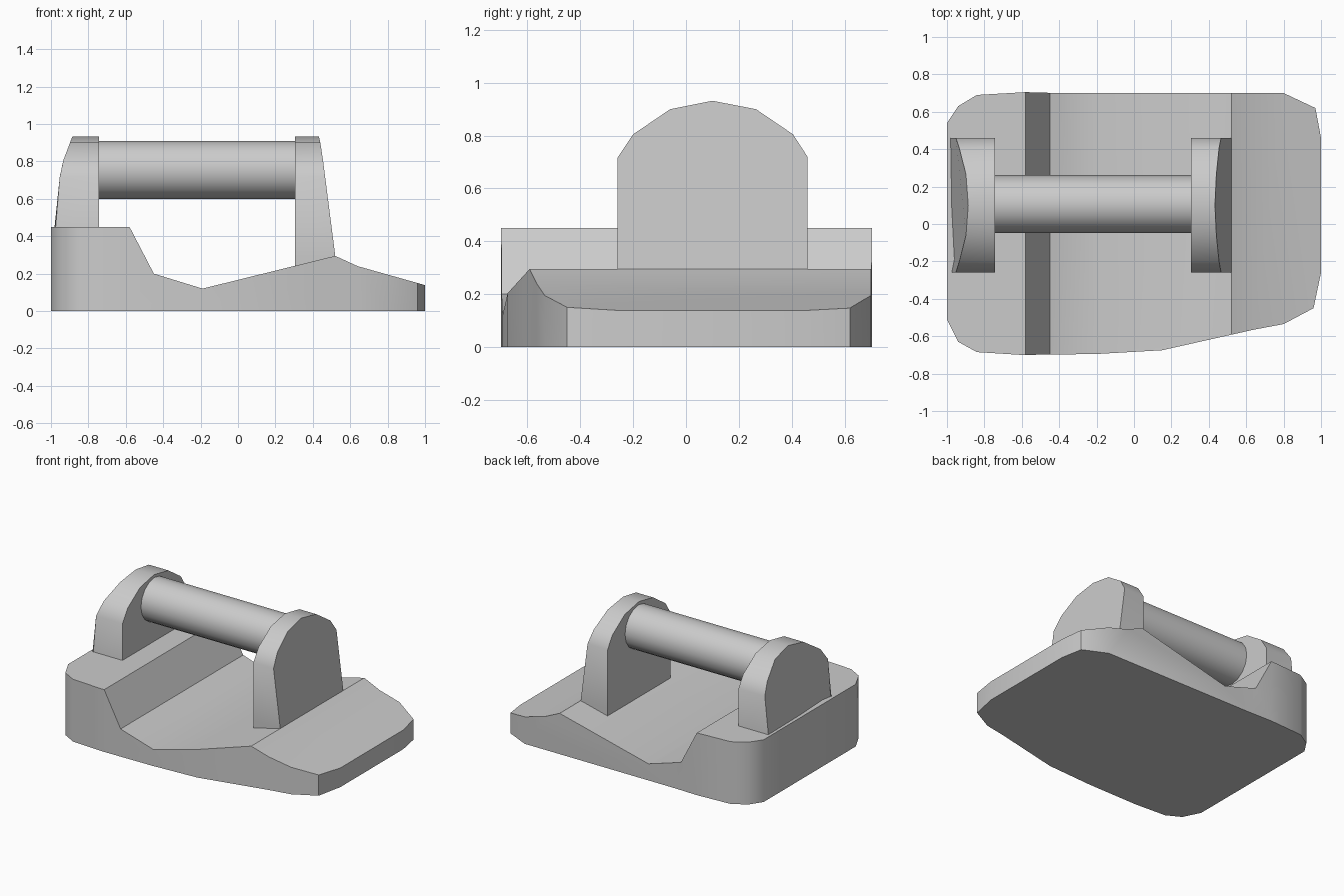
import bpy, bmesh, math
from mathutils import Vector

if "Cube" in bpy.data.objects:
    bpy.data.objects.remove(bpy.data.objects["Cube"])


def prism(name, near, far):
    """Closed solid between two matching point loops."""
    bm = bmesh.new()
    a = [bm.verts.new(p) for p in near]
    b = [bm.verts.new(p) for p in far]
    n = len(a)
    bm.faces.new(a)
    bm.faces.new(b[::-1])
    for i in range(n):
        j = (i + 1) % n
        bm.faces.new((a[j], a[i], b[i], b[j]))
    bmesh.ops.recalc_face_normals(bm, faces=bm.faces)
    me = bpy.data.meshes.new(name)
    bm.to_mesh(me)
    bm.free()
    ob = bpy.data.objects.new(name, me)
    bpy.context.collection.objects.link(ob)
    return ob


def smooth(ob, angle):
    bpy.ops.object.select_all(action='DESELECT')
    ob.select_set(True)
    bpy.context.view_layer.objects.active = ob
    bpy.ops.object.shade_smooth_by_angle(angle=math.radians(angle))


def interp(z, table):
    for (z0, x0), (z1, x1) in zip(table, table[1:]):
        if z <= z1:
            return x0 + (x1 - x0) * (z - z0) / (z1 - z0)
    return table[-1][1]


# Base: side profile trimmed to the rounded footprint
profile = [(-1.1, 0), (-1.1, .45), (-.58, .45), (-.45, .2), (-.19, .12),
           (.52, .295), (.64, .24), (.96, .15), (1.1, .11), (1.1, 0)]
footprint = [(-1, .54), (-.94, .63), (-.84, .69), (-.58, .705), (-.4, .7),
             (.8, .7), (.97, .62), (1, .46), (1, -.26), (.96, -.45),
             (.8, -.535), (.64, -.565), (.44, -.61), (.15, -.675),
             (-.2, -.695), (-.6, -.7), (-.84, -.685), (-.94, -.63), (-1, -.51)]
base = prism("base", [(x, -1, z) for x, z in profile],
             [(x, 1, z) for x, z in profile])
trim = prism("base_trim", [(x, y, -.2) for x, y in footprint],
             [(x, y, 1) for x, y in footprint])
trim.hide_render = True
trim.hide_viewport = False
mod = base.modifiers.new("trim", 'BOOLEAN')
mod.operation = 'INTERSECT'
mod.solver = 'EXACT'
mod.object = trim
bpy.context.view_layer.objects.active = base
base.select_set(True)
bpy.ops.object.modifier_apply(modifier=mod.name)
bpy.data.objects.remove(trim)
smooth(base, 35)

# Upright supports: arched outline with a sloping outer face
arch = [(-.26, .2), (-.26, .295), (-.26, .715), (-.2, .805), (-.06, .9),
        (.1, .932), (.265, .9), (.405, .805), (.46, .72), (.46, .295), (.46, .2)]
supports = {
    "right_support": (.305, [(.2, .5), (.295, .52), (.88, .445), (.935, .432)]),
    "left_support": (-.742, [(.2, -.995), (.45, -1), (.79, -.94), (.935, -.885)]),
}
for name, (inner, slope) in supports.items():
    ob = prism(name, [(inner, y, z) for y, z in arch],
               [(interp(z, slope), y, z) for y, z in arch])
    smooth(ob, 40)

# Roller bar between the supports
bpy.ops.mesh.primitive_cylinder_add(vertices=16, radius=.155, depth=1.09,
                                    location=(-.2185, .106, .755),
                                    rotation=(0, math.pi / 2, 0))
bar = bpy.context.object
bar.name = "roller_bar"
smooth(bar, 40)
